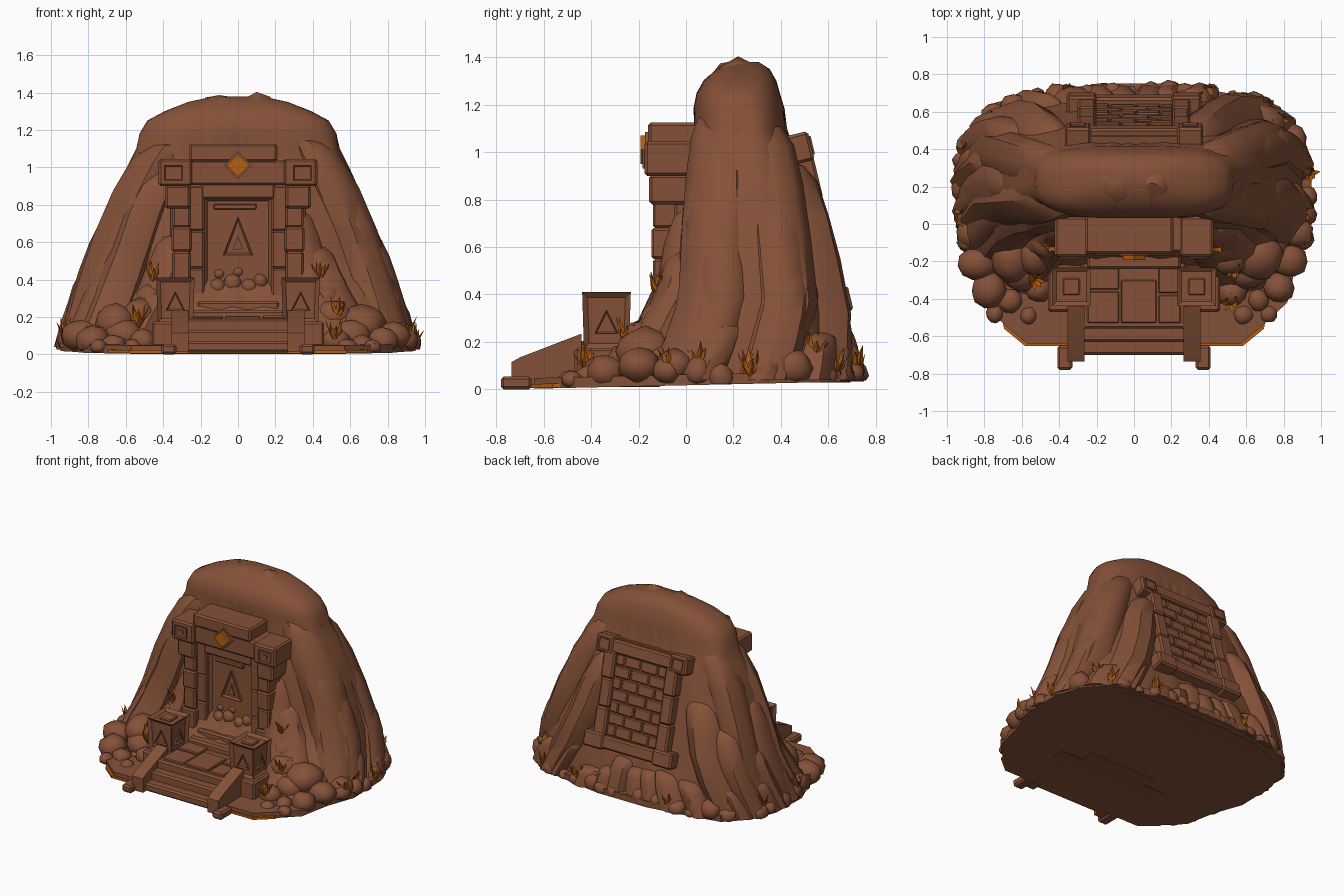
import bpy, bmesh, math, random
from mathutils import Matrix, Vector

if "Cube" in bpy.data.objects:
    bpy.data.objects.remove(bpy.data.objects["Cube"])

random.seed(7)
U = random.uniform


def material(name, col):
    m = bpy.data.materials.new(name)
    m.diffuse_color = (*col, 1)
    m.use_nodes = True
    m.node_tree.nodes["Principled BSDF"].inputs["Base Color"].default_value = m.diffuse_color
    return m


STONE = material("brown stone", (0.235, 0.083, 0.04))
ORANGE = material("orange", (0.46, 0.115, 0.005))


def finish(name, bm, mat=STONE, mirror=False, M=None, angle=35):
    if M:
        bm.transform(M)
    if mirror:  # add a copy across x = 0
        geo = bmesh.ops.duplicate(bm, geom=bm.verts[:] + bm.edges[:] + bm.faces[:])["geom"]
        for v in geo:
            if isinstance(v, bmesh.types.BMVert):
                v.co.x *= -1
    bmesh.ops.recalc_face_normals(bm, faces=bm.faces[:])
    me = bpy.data.meshes.new(name)
    bm.to_mesh(me)
    bm.free()
    me.materials.append(mat)
    ob = bpy.data.objects.new(name, me)
    bpy.context.collection.objects.link(ob)
    bpy.ops.object.select_all(action='DESELECT')
    ob.select_set(True)
    bpy.context.view_layer.objects.active = ob
    bpy.ops.object.shade_smooth_by_angle(angle=math.radians(angle))


def box(name, x0, x1, y0, y1, z0, z1, mirror=False, M=None, bevel=0.012):
    bm = bmesh.new()
    bmesh.ops.create_cube(bm, size=1)
    for v in bm.verts:
        v.co = Vector(((x0 + x1) / 2 + v.co.x * (x1 - x0), (y0 + y1) / 2 + v.co.y * (y1 - y0),
                       (z0 + z1) / 2 + v.co.z * (z1 - z0)))
    bmesh.ops.bevel(bm, geom=bm.edges[:], offset=bevel, segments=1, affect='EDGES')
    finish(name, bm, mirror=mirror, M=M)


def plate(name, pts, y0, y1, mat=STONE, mirror=False, M=None, inset=0, depth=0):
    # prism of an x,z outline; its front (y0) can carry a sunk inset
    bm = bmesh.new()
    front = bm.faces.new([bm.verts.new((x, y0, z)) for x, z in pts])
    r = bmesh.ops.extrude_face_region(bm, geom=[front])["geom"]
    caps = [f for f in r if isinstance(f, bmesh.types.BMFace)]
    for v in caps[0].verts:
        v.co.y = y1
    bmesh.ops.recalc_face_normals(bm, faces=bm.faces[:])
    if inset:
        f = min(bm.faces, key=lambda f: f.calc_center_median().y)
        bmesh.ops.inset_region(bm, faces=[f], thickness=inset, depth=-depth)
    finish(name, bm, mat, mirror, M)


def square(cx, cz, h, k):
    return [(cx - h, cz - k), (cx + h, cz - k), (cx + h, cz + k), (cx - h, cz + k)]


def loft(bm, rings):
    vs = [[bm.verts.new(p) for p in r] for r in rings]
    for a, b in zip(vs, vs[1:]):
        for i in range(len(a)):
            j = (i + 1) % len(a)
            bm.faces.new((a[i], a[j], b[j], b[i]))
    bm.faces.new(vs[0][::-1])
    bm.faces.new(vs[-1])


# Mound envelope: z, half width, front y, back y
ENV = [(.03, .94, -.40, .72), (.2, .90, -.24, .69), (.4, .85, -.09, .64), (.65, .775, -.06, .575),
       (.8, .725, -.04, .535), (1.0, .63, 0, .485), (1.15, .55, .02, .43), (1.25, .49, .04, .40),
       (1.32, .36, .08, .38), (1.36, .24, .14, .35), (1.38, .13, .2, .31)]


def env(z):
    z = min(max(z, .03), 1.38)
    for p, q in zip(ENV, ENV[1:]):
        if z <= q[0]:
            t = (z - p[0]) / (q[0] - p[0])
            return [p[i] + t * (q[i] - p[i]) for i in (1, 2, 3)]


def surf(t, z, off=0):
    a, f, b = env(z)
    c, s = math.cos(t), math.sin(t)
    r = (abs(c / a) ** 3 + abs(s / ((b - f) / 2)) ** 3) ** (-1 / 3) + off
    return Vector((r * c, (f + b) / 2 + r * s, z))


# Mound core with shallow vertical lobes
bm = bmesh.new()
rings = []
for z in (.03, .1, .2, .3, .4, .52, .65, .8, .9, 1.0, 1.1, 1.18, 1.25, 1.3, 1.35, 1.38):
    k = .03 if z < 1.15 else 0
    rings.append([surf(i * math.tau / 84, z, -.005 - k * (.7 + .5 * abs(math.sin(i * math.tau / 84 * 8 + z * 2))))
                  for i in range(84)])
loft(bm, rings)
finish("mound_core", bm, angle=40)


# Upright rock ribs leaning against the core
def rib(bm, t, h, r, off):
    rings = []
    w = [U(.92, 1.05) for j in range(10)]
    for q, s in ((0, 1.06), (.3, 1.04), (.55, 1), (.75, .96), (.9, .86), (.97, .66), (1, .3)):
        z = .04 + q * (h - .04)
        c = surf(t, z, off - r * (1 + (1 - s) * .3))
        rings.append([c + Vector((math.cos(j * math.tau / 10 + t), math.sin(j * math.tau / 10 + t), 0))
                      * r * s * w[j] * U(.97, 1.03) for j in range(10)])
    loft(bm, rings)


bm = bmesh.new()
for n, h0, h1, r0, r1, off in ((14, 1.12, 1.24, .14, .17, .005), (17, .75, 1.05, .13, .16, .014),
                               (19, .42, .7, .11, .14, .026), (24, .16, .34, .08, .11, .03)):
    for i in range(n):
        t = (i + U(.3, .7)) * math.tau / n
        p = surf(t, .5)
        h, r = U(h0, h1), U(r0, r1)
        if abs(p.x) < (.44 if p.y < .2 else .34 + r * .7) and (p.y < .2 or n < 24):  # keep gate and back panel clear
            continue
        rib(bm, t, h, r, off)
finish("rock_ribs", bm, angle=40)

# Ground plate, its underside rising slightly to the back; orange moss shows at the front corners
half = [(.38, -.64), (.45, -.64), (.57, -.64), (.68, -.55), (.82, -.42), (.87, -.2), (.95, 0), (.95, .3),
        (.88, .5), (.74, .65), (.5, .7), (.2, .75)]
outline = half + [(-x, y) for x, y in half[::-1]]
moss = [(x * 1.02, y * 1.02) if y < -.5 else (x * .9, y * .9) for x, y in outline]
for name, pts, low, top, mat in (("ground", outline, 0, .045, STONE), ("moss_patch", moss, .003, .02, ORANGE)):
    bm = bmesh.new()
    loft(bm, [[(x, y, .0225 * (y + .78) + h) for x, y in pts] for h in (low, top)])
    finish(name, bm, mat)


# Boulders
def rock(bm, x, y, z, r, flat=.85):
    R = Matrix.Rotation(U(0, 6), 3, 'Z')
    sx, sy = U(.85, 1.1), U(.85, 1.1)
    for v in bmesh.ops.create_icosphere(bm, subdivisions=2, radius=r)["verts"]:
        c = R @ (v.co * U(.92, 1.05))
        v.co = Vector((x + c.x * sx, y + c.y * sy, max(z + c.z * flat, .0225 * (y + .78) + .004)))


bm = bmesh.new()
for x, y, z, r in ((.6, -.25, .1, .11), (.78, -.34, .07, .1), (.84, -.2, .1, .1), (.52, -.17, .2, .12),
                   (.66, -.18, .16, .13), (.52, -.36, .07, .08), (.66, -.42, .05, .07), (.88, -.04, .1, .09),
                   (.47, -.09, .3, .1), (.58, -.5, .04, .05), (.73, -.47, .04, .05)):
    for s in (-1, 1):
        rock(bm, s * (x + U(-.015, .015)), y + U(-.015, .015), z, r * U(.92, 1.05))
for i in range(40):
    t = i * math.tau / 40 + U(-.05, .05)
    p = surf(t, .05)
    if p.y > -.16:
        r = U(.045, .085)
        p = surf(t, .05, U(.035, .06) - r)
        rock(bm, p.x, p.y, U(.04, .09), r, 1)
finish("boulders", bm, angle=40)

# Rounded lumps along the summit
bm = bmesh.new()
for x, z, r in ((.1, 1.23, .165), (.27, 1.16, .17), (.4, 1.1, .13)):
    for s in (-1, 1):
        rock(bm, s * x, .22, z, r, 1)
finish("summit_rocks", bm, angle=40)

# Stairs and landing
for y, z in ((-.70, .07), (-.63, .13), (-.56, .19)):
    box("step", -.28, .28, y, -.1, .01, z)
for x0, x1, y0, y1, z in ((-.25, -.08, -.53, -.36, .2), (-.07, .12, -.53, -.3, .205), (.13, .25, -.53, -.38, .2),
                          (-.25, -.08, -.35, -.22, .205), (.13, .25, -.37, -.22, .207)):
    box("paving_slab", x0, x1, y0, y1, .15, z, bevel=.006)
box("upper_step", -.25, .25, -.24, 0, .1, .235)
box("door_sill", -.22, .22, -.17, 0, .15, .285)
bm = bmesh.new()  # sloping stair rails
loft(bm, [[(x, -.735, .012), (x, -.735, .115), (x, -.70, .135), (x, -.44, .235), (x, -.44, .012)] for x in (.265, .355)])
finish("stair_rail", bm, mirror=True)
box("rail_foot", .33, .41, -.78, -.65, 0, .055, mirror=True)

# Carved pedestals
box("pedestal_base", .235, .46, -.47, -.2, .01, .175, mirror=True)
bm = bmesh.new()
bmesh.ops.create_cube(bm, size=1)
for v in bm.verts:
    k = .205 if v.co.z > 0 else .19
    v.co = Vector((.335 + v.co.x * k, -.335 + v.co.y * k, .29 + v.co.z * .24))
sides = [f for f in bm.faces if f.normal.z > -.5]
bmesh.ops.inset_individual(bm, faces=sides, thickness=.032, depth=-.018)
finish("pedestal_block", bm, mirror=True)
box("pedestal_top_stud", .29, .38, -.38, -.29, .38, .405, mirror=True, bevel=.006)
for i in range(4):
    M = Matrix.Translation((.335, -.335, 0)) @ Matrix.Rotation(i * math.pi / 2, 4, 'Z')
    plate("pedestal_triangle", [(-.05, .235), (.05, .235), (0, .335)], -.092, -.05, mirror=True, M=M, inset=.012, depth=.01)

# Gate: frame, pillars, capitals, lintel
box("gate_back_wall", -.36, .36, -.05, .1, .2, .95)
for z0, z1, e in ((.26, .4, .012), (.4, .55, 0), (.55, .68, .006), (.68, .79, 0)):
    box("pillar_block", .255 - e, .35 + e, -.14 - e, .03, z0, z1, mirror=True, bevel=.01)
for z0, z1 in ((.27, .46), (.46, .66), (.66, .9)):
    box("door_jamb_block", .18, .262, -.115, 0, z0, z1, mirror=True, bevel=.009)
box("pillar_capital", .255, .39, -.155, .03, .78, .905, mirror=True)
box("door_header", -.2, .2, -.12, .02, .83, .92)
box("lintel", -.28, .28, -.15, .05, .905, 1.04)
box("lintel_top_slab", -.26, .21, -.16, .05, 1.03, 1.125)
box("lintel_end_block", .245, .425, -.175, .04, .9, 1.045, mirror=True)
plate("end_block_carving", square(.345, .97, .048, .04), -.183, -.16, mirror=True, inset=.012, depth=.012)
plate("end_block_stud", square(.345, .97, .018, .014), -.182, -.16, mirror=True)
plate("end_block_side_carving", square(-.07, .975, .05, .04), -.432, -.41, mirror=True,
      M=Matrix.Rotation(math.pi / 2, 4, 'Z') @ Matrix.Scale(-1, 4, (1, 0, 0)), inset=.014, depth=.012)
plate("gem_setting", [(0, .935), (.075, 1.01), (0, 1.085), (-.075, 1.01)], -.172, -.12)
plate("gem", [(0, .95), (.06, 1.01), (0, 1.07), (-.06, 1.01)], -.192, -.15, ORANGE)

# Door with triangle relief
plate("door", square(0, .56, .178, .275), -.085, 0, inset=.022, depth=.02)
plate("door_triangle", [(-.08, .53), (.08, .53), (0, .735)], -.085, -.03, inset=.02, depth=.014)
plate("door_triangle_core", [(-.028, .56), (.028, .56), (0, .635)], -.084, -.03)
box("door_top_band", -.13, .1, -.085, -.04, .775, .805, bevel=.006)
bm = bmesh.new()
for x, z, r in ((-.11, .36, .05), (-.03, .38, .055), (.06, .36, .05), (.12, .39, .045), (0, .44, .03), (-.1, .43, .03)):
    rock(bm, x, -.05, z, r, 1)
finish("door_rubble", bm)

# Walled-up panel on the sloping back
B = Matrix.Translation((0, .562, .72)) @ Matrix.Rotation(.235, 4, 'X')
box("panel_backing", -.28, .28, -.15, .0, -.38, .36, M=B)
for r in range(7):
    z = -.31 + r * .082
    xs = [-.21, -.07, .08, .21] if r % 2 else [-.21, -.13, .01, .14, .21]
    for a, b in zip(xs, xs[1:]):
        box("brick", a + .003, b - .003, -.05, U(.006, .018), z + .003, z + .079, M=B, bevel=.007)
for z0, z1, e in ((-.32, -.12, .006), (-.12, .08, 0), (.08, .27, .006)):
    box("panel_pillar_block", .205, .295 + e, -.12, .03 + e, z0, z1, mirror=True, M=B)
box("panel_lintel", -.3, .3, -.12, .03, .26, .355, M=B)
box("panel_lintel_end", .23, .37, -.15, .038, .245, .37, mirror=True, M=B)
box("panel_sill", -.3, .3, -.12, .04, -.4, -.31, M=B)
box("panel_sill_end", .2, .36, -.15, .05, -.41, -.3, mirror=True, M=B)
plate("panel_end_carving", square(.3, .308, .042, .04), -.045, -.02, mirror=True,
      M=B @ Matrix.Rotation(math.pi, 4, 'Z'), inset=.012, depth=.012)

# Grass tufts: thin bent blades
bm = bmesh.new()
for x, y, z in ((-.45, -.11, .37), (.44, -.11, .37), (-.53, -.3, .14), (.53, -.25, .18), (.52, -.42, .06), (-.92, .03, .06),
                (.92, -.07, .05), (.9, .06, .08), (.94, .27, .04), (.78, .55, .12), (.72, .63, .05), (-.74, .57, .1),
                (-.9, .38, .06), (.4, .71, .05), (-.35, .71, .05), (-.9, -.1, .05)):
    for k in range(8):
        t = k * math.tau / 8 + U(-.3, .3)
        d, n = Vector((math.cos(t), math.sin(t), 0)), Vector((-math.sin(t), math.cos(t), 0))
        h, w, p = U(.08, .14), .014, Vector((x, y, z))
        m = p + d * .025 + Vector((0, 0, h * .55))
        a, b, c, e, f, g = [bm.verts.new(q) for q in (p - n * w * .6, p + n * w * .6, m + n * w, m - n * w,
                            p + d * U(.03, .06) + Vector((0, 0, h)), m + d * .012)]
        for face in ((a, b, c, e), (e, c, f), (a, e, g), (b, g, c), (a, g, b), (e, f, g), (c, g, f)):
            bm.faces.new(face)
finish("grass_tufts", bm, ORANGE)
